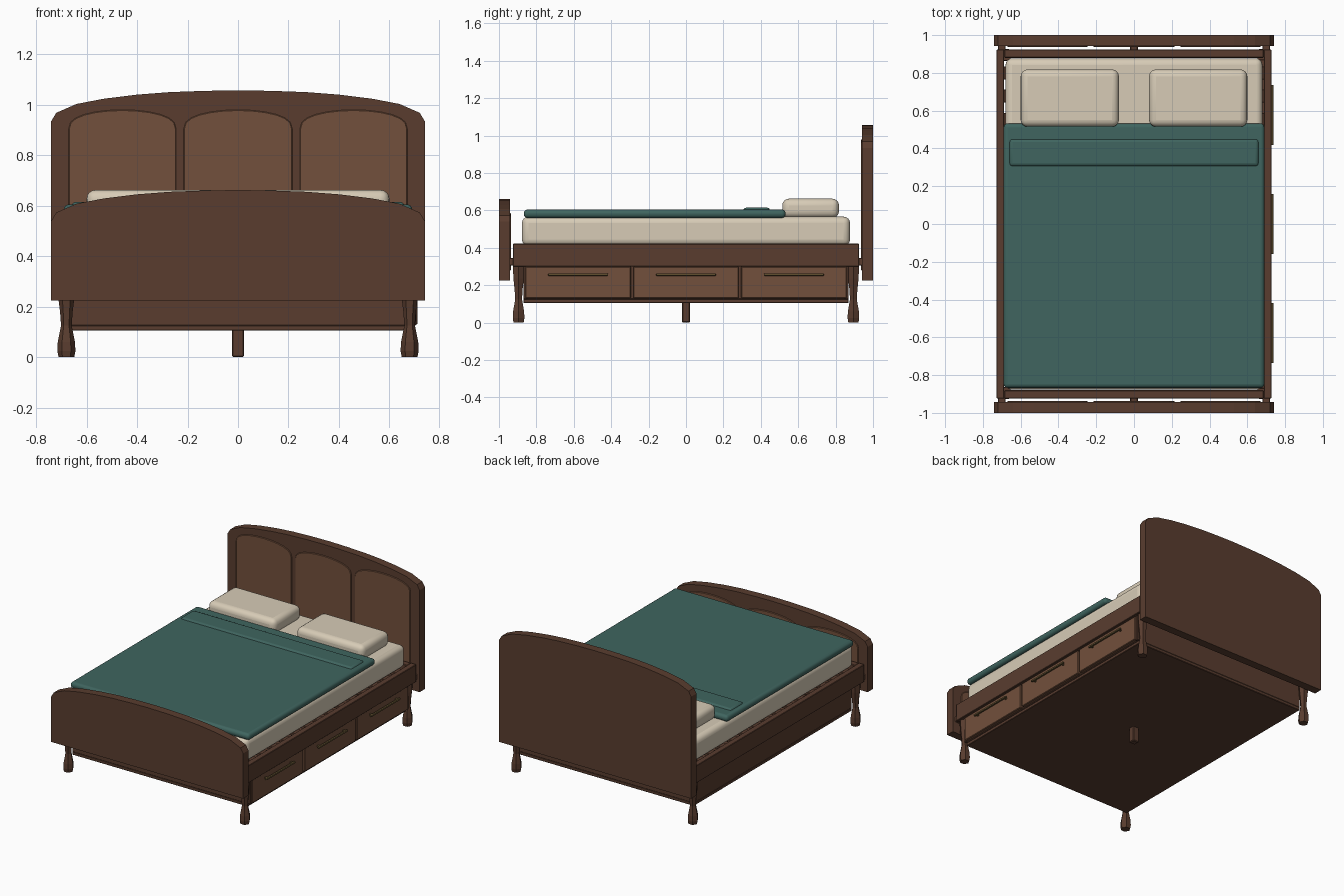
import bpy, bmesh, math

if "Cube" in bpy.data.objects:
    bpy.data.objects.remove(bpy.data.objects["Cube"])


def material(name, rgb):
    m = bpy.data.materials.new(name)
    m.diffuse_color = (*rgb, 1)
    m.use_nodes = True
    m.node_tree.nodes["Principled BSDF"].inputs["Base Color"].default_value = m.diffuse_color
    return m


DARK = material("dark_wood", (0.10, 0.046, 0.028))
LIGHT = material("light_wood", (0.17, 0.08, 0.045))
CREAM = material("linen", (0.68, 0.60, 0.47))
TEAL = material("blanket_cloth", (0.05, 0.13, 0.115))
BRASS = material("brass", (0.12, 0.08, 0.03))


def finish(name, bm, mat, bevel=0, segs=1, smooth=False):
    bmesh.ops.recalc_face_normals(bm, faces=bm.faces)
    me = bpy.data.meshes.new(name)
    bm.to_mesh(me)
    bm.free()
    ob = bpy.data.objects.new(name, me)
    bpy.context.collection.objects.link(ob)
    me.materials.append(mat)
    if bevel:
        b = ob.modifiers.new("bevel", 'BEVEL')
        b.width, b.segments, b.limit_method = bevel, segs, 'ANGLE'
    if smooth:
        bpy.ops.object.select_all(action='DESELECT')
        ob.select_set(True)
        bpy.context.view_layer.objects.active = ob
        bpy.ops.object.shade_smooth_by_angle(angle=math.radians(35))
    return ob


def box(name, x, y, z, mat, bevel=0.003, segs=1, smooth=False):
    """Box from (min, max) pairs."""
    bm = bmesh.new()
    bmesh.ops.create_cube(bm, size=1)
    for v in bm.verts:
        v.co = [(a + b) / 2 + c * (b - a) for c, (a, b) in zip(v.co, (x, y, z))]
    return finish(name, bm, mat, bevel, segs, smooth)


def slab(name, outline, y0, y1, mat, bevel=0.0):
    """Extrude an x-z outline from y0 to y1."""
    bm = bmesh.new()
    face = bm.faces.new([bm.verts.new((x, y0, z)) for x, z in outline])
    new = bmesh.ops.extrude_face_region(bm, geom=[face])["geom"]
    for v in new:
        if isinstance(v, bmesh.types.BMVert):
            v.co.y = y1
    return finish(name, bm, mat, bevel)


def turned(name, cx, cy, profile, sides, mat):
    """Faceted turned leg from (radius, z) rings."""
    bm = bmesh.new()
    rings = [[bm.verts.new((cx + r * math.cos(2 * math.pi * i / sides),
                            cy + r * math.sin(2 * math.pi * i / sides), z))
              for i in range(sides)] for r, z in profile]
    for a, b in zip(rings, rings[1:]):
        for i in range(sides):
            j = (i + 1) % sides
            bm.faces.new((a[i], a[j], b[j], b[i]))
    bm.faces.new(rings[0])
    bm.faces.new(rings[-1])
    return finish(name, bm, mat)


# Headboard and footboard: arched boards with raised panels facing the bed
HALF_TOP = [(0.74, 0.935), (0.72, 0.968), (0.64, 1.003), (0.53, 1.024),
            (0.40, 1.04), (0.27, 1.05), (0.13, 1.055)]


def arched_board(name, side, drop):
    top = HALF_TOP + [(0, 1.057)] + [(-x, z) for x, z in reversed(HALF_TOP)]
    outline = [(-0.74, 0.225), (0.74, 0.225)] + [(x, z - drop) for x, z in top]
    slab(name, outline, side * 1.0, side * 0.942, DARK)
    for i, (cx, w) in enumerate(((-0.458, 0.213), (0, 0.215), (0.458, 0.213))):
        pts = [(cx - w, 0.28), (cx + w, 0.28)]
        for k in range(13):
            t = math.pi * k / 12
            # flattened arch top
            pts.append((cx + w * math.cos(t), 0.905 - drop + 0.075 * math.sin(t) ** 0.8))
        slab(f"{name}_panel_{i + 1}", pts, side * 0.95, side * 0.936, LIGHT, 0.003)


arched_board("headboard", 1, 0)
arched_board("footboard", -1, 0.395)

# Rail frame
for s, n in ((-1, "left"), (1, "right")):
    box(n + "_side_rail", sorted((s * 0.687, s * 0.727)), (-0.925, 0.925), (0.30, 0.422), DARK)
for s, n in ((-1, "foot"), (1, "head")):
    box(n + "_end_rail", (-0.687, 0.687), sorted((s * 0.88, s * 0.923)), (0.30, 0.422), DARK)
    # Brackets joining the rails to the boards
    for i, x in enumerate((-0.70, 0, 0.70)):
        box(f"{n}_bracket_{i + 1}", (x - 0.02, x + 0.02), sorted((s * 0.915, s * 0.955)),
            (0.305, 0.345), DARK)

# Slats under the mattress
for i in range(14):
    y = -0.80 + i * 1.6 / 13
    box(f"slat_{i + 1}", (-0.69, 0.69), (y - 0.035, y + 0.035), (0.39, 0.41), DARK)

# Legs
LEG = [(0.031, 0), (0.036, 0.025), (0.034, 0.06), (0.021, 0.125),
       (0.025, 0.18), (0.032, 0.235), (0.035, 0.31)]
for sx, nx in ((-1, "left"), (1, "right")):
    for sy, ny in ((-1, "front"), (1, "back")):
        turned(f"{ny}_{nx}_leg", sx * 0.68, sy * 0.895, LEG, 6, DARK)
box("centre_leg", (-0.024, 0.024), (-0.022, 0.022), (0, 0.12), DARK, 0.005)

# Storage box under the rails
box("storage_base", (-0.67, 0.685), (-0.87, 0.87), (0.105, 0.127), DARK)
box("storage_left_side", (-0.67, -0.65), (-0.87, 0.87), (0.125, 0.32), DARK)
for s, n in ((-1, "front"), (1, "back")):
    box(f"storage_{n}_side", (-0.67, 0.705), sorted((s * 0.87, s * 0.85)), (0.125, 0.32), DARK)
box("storage_drawer_frame", (0.66, 0.69), (-0.86, 0.86), (0.125, 0.32), DARK)

# Drawers on the right side with bar handles
for i in range(3):
    y = (i - 1) * 0.577
    box(f"drawer_{i + 1}", (0.66, 0.712), (y - 0.282, y + 0.282), (0.13, 0.30), LIGHT, 0.004)
    box(f"drawer_handle_{i + 1}", (0.724, 0.738), (y - 0.16, y + 0.16), (0.25, 0.263), BRASS, 0.004, 2)
    for s in (-1, 1):
        box(f"drawer_handle_{i + 1}_post", (0.705, 0.73),
            (y + s * 0.14 - 0.006, y + s * 0.14 + 0.006), (0.251, 0.262), BRASS, 0)

# Mattress and bedding
box("mattress", (-0.68, 0.68), (-0.877, 0.877), (0.41, 0.567), CREAM, 0.035, 4, True)
box("blanket", (-0.69, 0.69), (-0.867, 0.532), (0.56, 0.605), TEAL, 0.02, 4, True)
box("blanket_fold", (-0.66, 0.66), (0.305, 0.45), (0.578, 0.615), TEAL, 0.017, 3, True)
for s, n in ((-1, "left"), (1, "right")):
    box(n + "_pillow", sorted((s * 0.08, s * 0.6)), (0.515, 0.818), (0.56, 0.663),
        CREAM, 0.036, 4, True)
